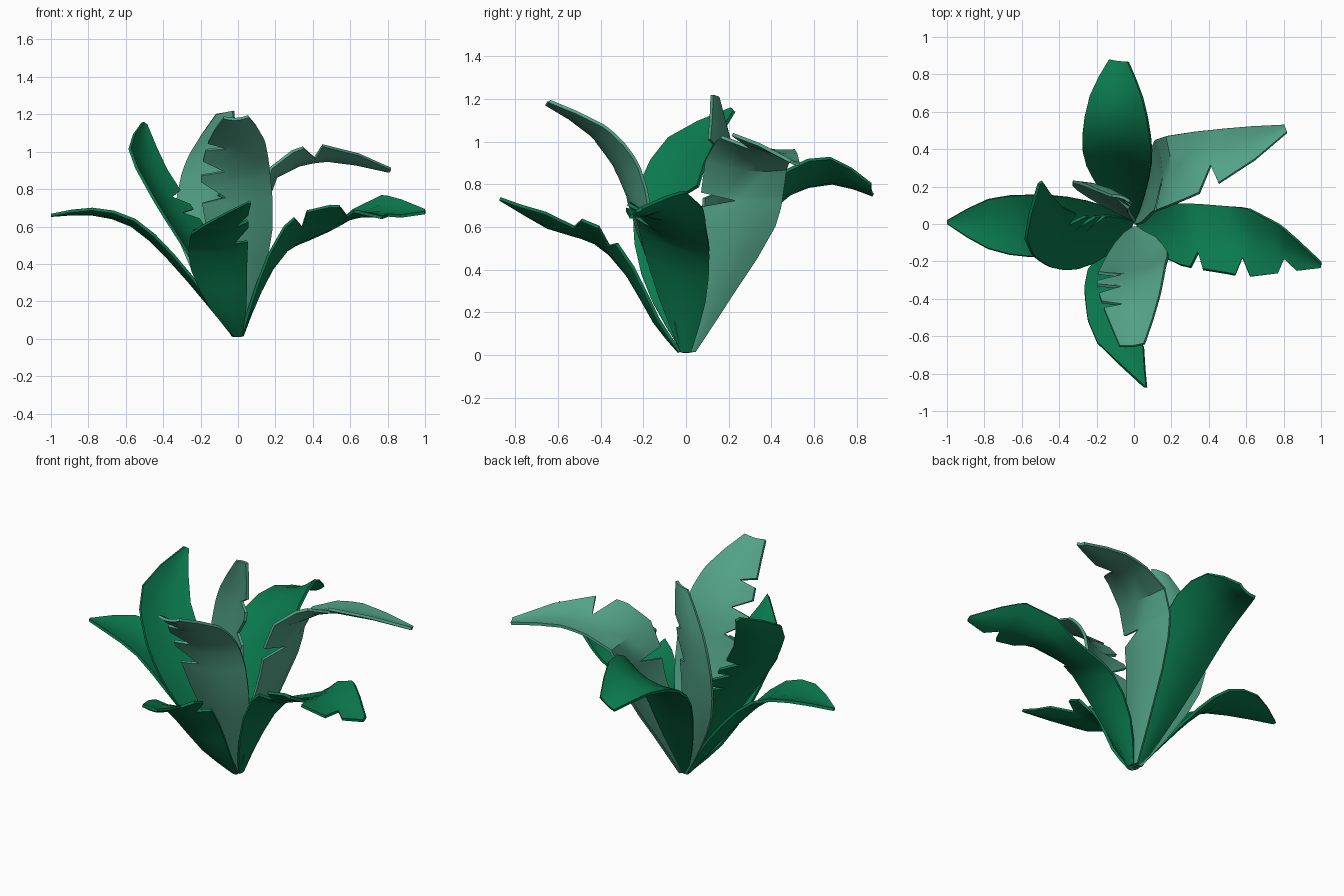
import bpy
from math import radians
from mathutils import Vector

if "Cube" in bpy.data.objects:
    bpy.data.objects.remove(bpy.data.objects["Cube"])


def material(name, color):
    m = bpy.data.materials.new(name)
    m.diffuse_color = color
    m.use_nodes = True
    m.node_tree.nodes["Principled BSDF"].inputs["Base Color"].default_value = m.diffuse_color
    return m


DARK = material("dark_green", (0.003, 0.19, 0.075, 1))
LIGHT = material("light_green", (0.085, 0.36, 0.24, 1))


def sample(points, t):
    """Smooth Catmull-Rom interpolation along evenly spaced control points."""
    n = len(points) - 1
    i = min(int(t * n), n - 1)
    f = t * n - i
    p1, p2 = points[i], points[i + 1]
    p0 = points[i - 1] if i > 0 else p1 * 2 - p2
    p3 = points[i + 2] if i + 2 <= n else p2 * 2 - p1
    return (p1 * 2 + (p2 - p0) * f + (p0 * 2 - p1 * 5 + p2 * 4 - p3) * f * f
            + (p1 * 3 - p0 - p2 * 3 + p3) * f ** 3) * 0.5


def leaf(name, mat, spine, sides, half_width, tip=0.1, torn=0, notches=(), depth=0.45, cup=0.2):
    """Cupped blade swept along a spine; torn = -1 / +1 picks the edge with saw-tooth notches."""
    spine = [Vector(p) for p in spine]
    sides = [Vector(s).normalized() for s in sides]
    widths = [Vector((w, 0, 0)) for w in (0.12, 0.58, 0.93, 1.0, 0.8, tip)]
    radial = Vector((spine[3].x, spine[3].y, 0)).normalized()
    up = Vector((0, 0, 1)) - radial

    # stations: even steps, plus a doubled station at each notch
    stations = [(i / 10, 1.0) for i in range(11)
                if all(abs(i / 10 - k) > 0.03 for k in notches)]
    for k in notches:
        stations += [(k - 0.012, 1.0), (k + 0.012, depth)]
    stations.sort()

    verts, faces = [], []
    columns = (-1, -0.5, 0, 0.5, 1)
    for t, cut in stations:
        p = sample(spine, t)
        tangent = sample(spine, min(t + 0.02, 1)) - sample(spine, max(t - 0.02, 0))
        side = sample(sides, t).normalized()
        normal = tangent.cross(side).normalized()
        if normal.dot(up) < 0:
            normal.negate()
        w = half_width * sample(widths, t).x
        for u in columns:
            v = u * cut if u * torn > 0 else u
            verts.append(p + side * w * v + normal * cup * w * (v * v - 0.5))
    for r in range(len(stations) - 1):
        for c in range(4):
            a = r * 5 + c
            faces.append((a, a + 1, a + 6, a + 5))

    me = bpy.data.meshes.new(name)
    me.from_pydata(verts, [], faces)
    me.materials.append(mat)
    ob = bpy.data.objects.new(name, me)
    bpy.context.collection.objects.link(ob)
    bpy.ops.object.select_all(action='DESELECT')
    ob.select_set(True)
    bpy.context.view_layer.objects.active = ob
    mod = ob.modifiers.new("thickness", 'SOLIDIFY')
    mod.thickness = 0.016
    mod.offset = 0
    bpy.ops.object.modifier_apply(modifier=mod.name)
    bpy.ops.object.shade_smooth_by_angle(angle=radians(35))


# Dark outer leaves
leaf("back_leaf", DARK,
     [(-.01, .02, .015), (-.05, .17, .32), (-.08, .33, .62), (-.09, .48, .79), (-.09, .68, .85), (-.08, .87, .77)],
     [(1, 0, 0), (1, 0, .15), (1, 0, .35), (1, -.1, .5)], .19, tip=.3)
leaf("front_leaf", DARK,
     [(0, -.03, .015), (-.05, -.14, .16), (-.1, -.26, .38), (-.1, -.42, .55), (-.07, -.65, .62), (.06, -.87, .73)],
     [(1, 0, 0), (1, 0, .1), (1, 0, .25), (1, -.3, .25)], .16, tip=.05,
     torn=1, notches=(.52, .68), depth=.5)
leaf("left_leaf", DARK,
     [(-.02, 0, .015), (-.16, 0, .2), (-.36, -.01, .44), (-.56, -.01, .62), (-.78, 0, .68), (-1, .01, .66)],
     [(0, 1, 0), (0, 1, 0), (0, 1, 0), (0, 1, 0)], .165, tip=.05)
leaf("right_leaf", DARK,
     [(.02, 0, .015), (.11, -.02, .26), (.26, -.06, .52), (.5, -.09, .63), (.75, -.12, .69), (1, -.22, .68)],
     [(0, 1, 0), (0, 1, -.15), (0, 1, -.4), (0, 1, -.35), (0, 1, .4), (.1, 1, .6)], .19, tip=.08,
     torn=-1, notches=(.46, .65, .83), depth=.45)
leaf("left_upper_leaf", DARK,
     [(-.01, 0, .015), (-.1, -.06, .25), (-.23, -.09, .5), (-.37, -.08, .73), (-.49, .01, .95), (-.5, .22, 1.15)],
     [(.4, .9, 0), (.5, .9, 0), (.6, .6, -.3), (.7, .5, -.5)], .18, tip=.08,
     torn=1, notches=(.47, .56, .64), depth=.5)

# Light inner leaves
leaf("front_upper_leaf", LIGHT,
     [(0, -.02, .015), (.01, -.1, .28), (.01, -.2, .58), (-.01, -.28, .85), (-.01, -.43, 1.05), (-.01, -.65, 1.18)],
     [(1, .1, 0), (1, .15, 0), (1, .25, .1), (1, .1, .05)], .19, tip=.35,
     torn=-1, notches=(.52, .64, .77), depth=.35)
leaf("back_upper_leaf", LIGHT,
     [(-.01, .02, .015), (-.09, .08, .25), (-.16, .14, .5), (-.17, .17, .75), (-.13, .17, 1.0), (-.07, .14, 1.21)],
     [(1, -.45, 0), (1, -.45, 0), (1, -.45, 0), (1, -.3, .2)], .165, tip=.3,
     torn=1, notches=(.6, .75), depth=.4)
leaf("back_right_leaf", LIGHT,
     [(.01, .02, .015), (.06, .12, .3), (.12, .24, .6), (.19, .28, .88), (.47, .36, .98), (.81, .51, .9)],
     [(0, 1, 0), (0, 1, 0), (0, 1, 0), (0, .95, -.1), (.1, .95, -.25), (-.35, .9, -.25)], .19, tip=.12,
     torn=-1, notches=(.47, .75), depth=.15)
